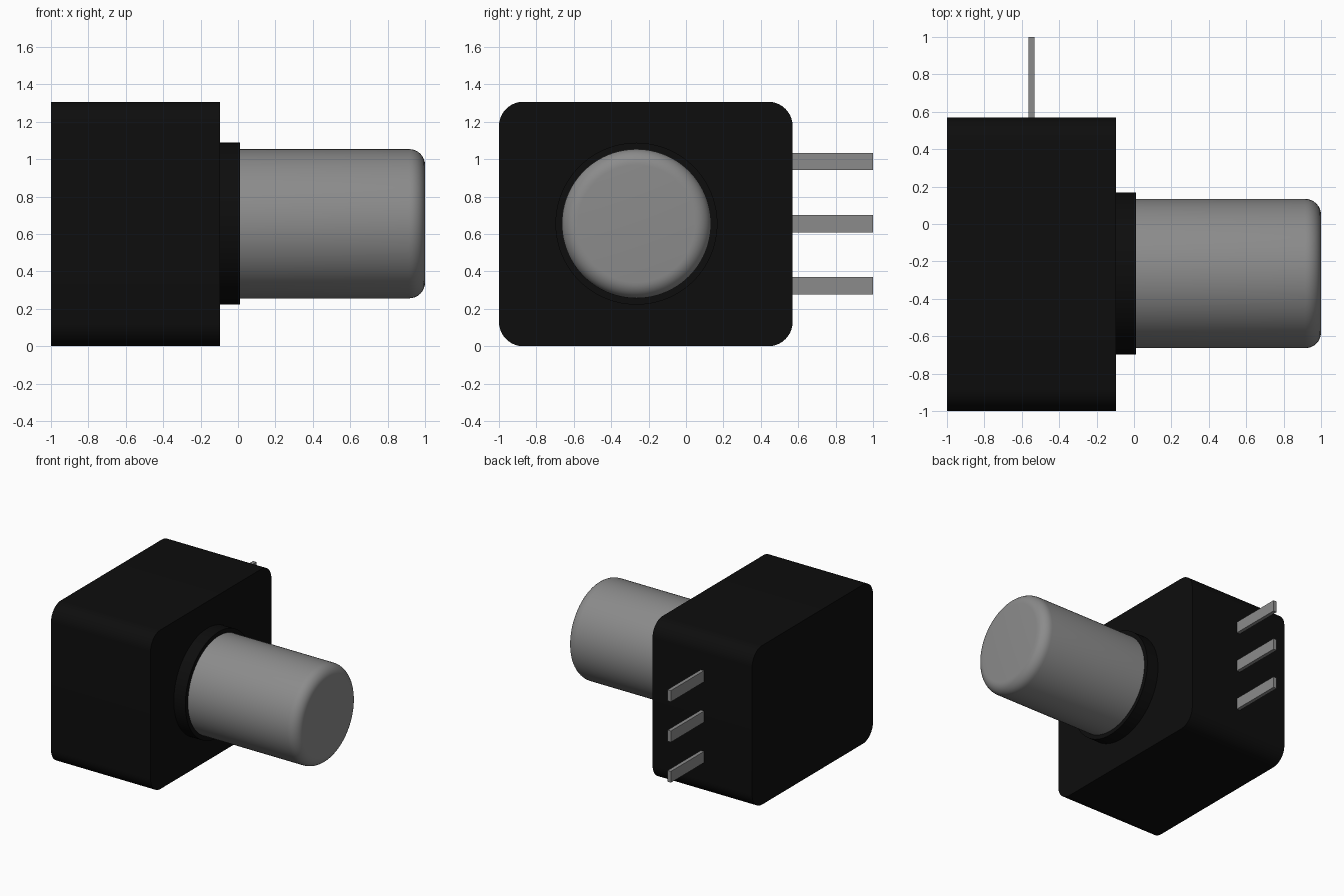
import bpy, bmesh, math
from mathutils import Matrix

cube = bpy.data.objects.get("Cube")
if cube:
    bpy.data.objects.remove(cube, do_unlink=True)


def material(name, value):
    m = bpy.data.materials.new(name)
    m.use_nodes = True
    colour = (value, value, value, 1)
    m.diffuse_color = colour
    m.node_tree.nodes["Principled BSDF"].inputs["Base Color"].default_value = colour
    return m


BLACK = material("black plastic", 0.004)
GREY = material("grey metal", 0.26)
AXIS_Y, AXIS_Z = -0.265, 0.655   # shaft centre line


def finish(name, bm, mat, smooth=True):
    bmesh.ops.recalc_face_normals(bm, faces=bm.faces)
    mesh = bpy.data.meshes.new(name)
    bm.to_mesh(mesh)
    bm.free()
    mesh.materials.append(mat)
    ob = bpy.data.objects.new(name, mesh)
    bpy.context.collection.objects.link(ob)
    if smooth:
        bpy.ops.object.select_all(action='DESELECT')
        ob.select_set(True)
        bpy.context.view_layer.objects.active = ob
        bpy.ops.object.shade_smooth_by_angle(angle=math.radians(35))
    return ob


def box(lo, hi):
    bm = bmesh.new()
    bmesh.ops.create_cube(bm, size=1)
    for v in bm.verts:
        v.co = [(a + b) / 2 + c * (b - a) for a, b, c in zip(lo, hi, v.co)]
    return bm


def cylinder_x(x0, x1, radius):
    bm = bmesh.new()
    place = Matrix.Translation(((x0 + x1) / 2, AXIS_Y, AXIS_Z)) @ Matrix.Rotation(math.pi / 2, 4, 'Y')
    bmesh.ops.create_cone(bm, cap_ends=True, segments=96, radius1=radius,
                          radius2=radius, depth=x1 - x0, matrix=place)
    return bm


# Housing: the four edges running along x are rounded
bm = box((-1, -1, 0), (-0.095, 0.57, 1.307))
along_x = [e for e in bm.edges if abs(e.verts[0].co.x - e.verts[1].co.x) > 0.1]
bmesh.ops.bevel(bm, geom=along_x, offset=0.13, segments=10, profile=0.5, affect='EDGES')
finish("housing", bm, BLACK)

# Collar around the shaft
finish("collar", cylinder_x(-0.12, 0.01, 0.433), BLACK)

# Shaft with a rounded outer rim
bm = cylinder_x(-0.05, 1.0, 0.399)
rim = [e for e in bm.edges if all(v.co.x > 0.99 for v in e.verts)]
bmesh.ops.bevel(bm, geom=rim, offset=0.085, segments=8, profile=0.5, affect='EDGES')
finish("shaft", bm, GREY)

# Three flat terminal pins
for i, z in enumerate((0.323, 0.655, 0.987)):
    finish(f"pin_{i + 1}", box((-0.563, 0.5, z - 0.046), (-0.533, 1.0, z + 0.046)), GREY, False)
